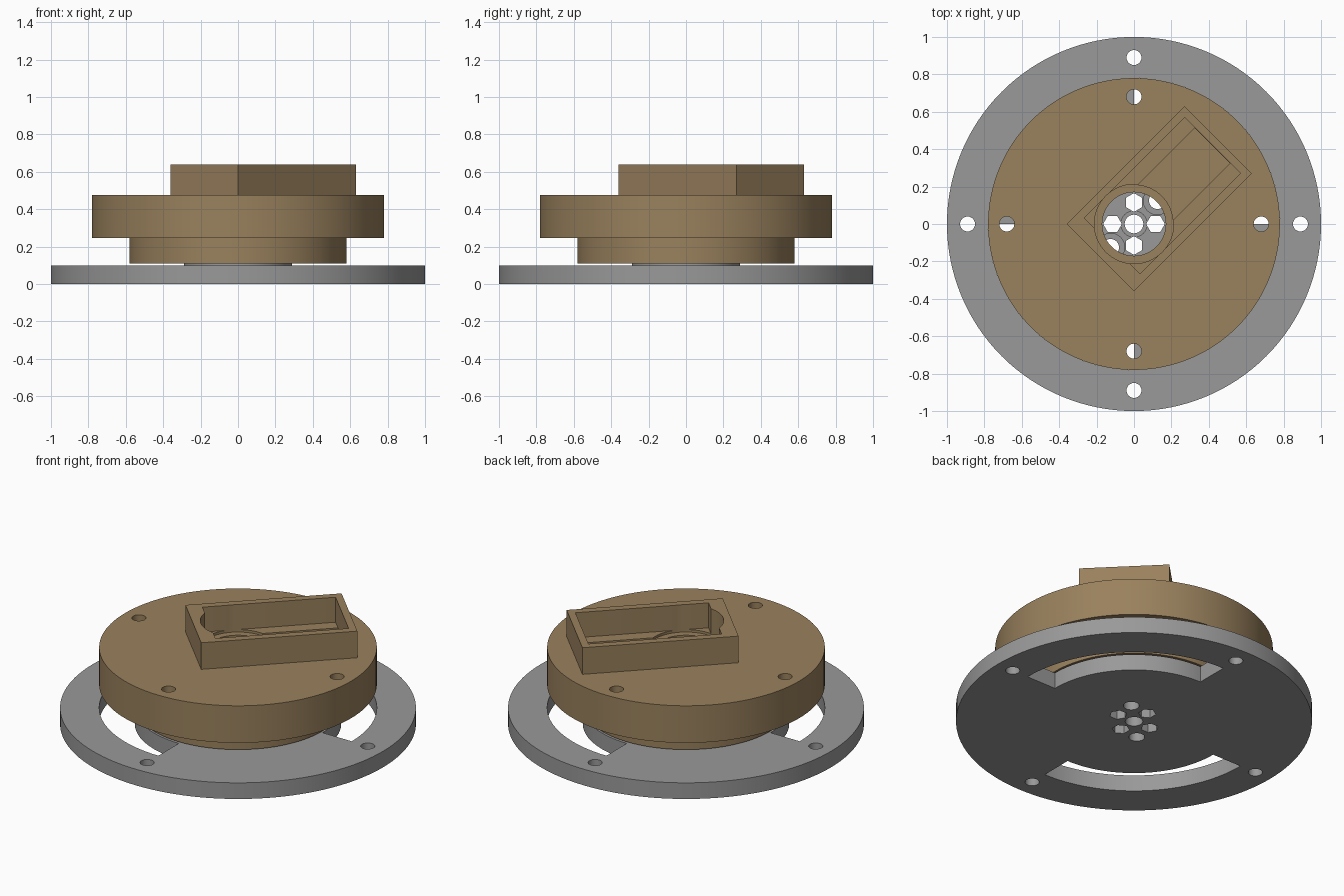
import bpy, bmesh, math
from mathutils import Matrix

if "Cube" in bpy.data.objects:
    bpy.data.objects.remove(bpy.data.objects["Cube"])


def material(name, color):
    m = bpy.data.materials.new(name)
    m.diffuse_color = (*color, 1)
    m.use_nodes = True
    m.node_tree.nodes["Principled BSDF"].inputs["Base Color"].default_value = m.diffuse_color
    return m


GREY = material("grey plastic", (0.32, 0.32, 0.32))
BROWN = material("tan plastic", (0.32, 0.22, 0.11))


def prism(name, points, z0, z1, mat=None):
    """Extrude a counter-clockwise outline from z0 to z1."""
    bm = bmesh.new()
    base = [bm.verts.new((x, y, z0)) for x, y in points]
    face = bm.faces.new(base)
    ext = bmesh.ops.extrude_face_region(bm, geom=[face])
    for v in ext["geom"]:
        if isinstance(v, bmesh.types.BMVert):
            v.co.z = z1
    bmesh.ops.recalc_face_normals(bm, faces=bm.faces)
    mesh = bpy.data.meshes.new(name)
    bm.to_mesh(mesh)
    bm.free()
    ob = bpy.data.objects.new(name, mesh)
    bpy.context.collection.objects.link(ob)
    if mat:
        mesh.materials.append(mat)
    return ob


def arc(r, a0, a1, n, cx=0, cy=0):
    return [(cx + r * math.cos(math.radians(a0 + (a1 - a0) * i / n)),
             cy + r * math.sin(math.radians(a0 + (a1 - a0) * i / n))) for i in range(n + 1)]


def disc(name, r, z0, z1, mat=None, cx=0, cy=0, n=32, turn=0):
    return prism(name, arc(r, turn, turn + 360, n, cx, cy)[:-1], z0, z1, mat)


def block(name, a0, a1, b, z0, z1, mat=None):
    """Box whose long axis points along the 45 degree diagonal."""
    ob = prism(name, [(a0, -b), (a1, -b), (a1, b), (a0, b)], z0, z1, mat)
    ob.data.transform(Matrix.Rotation(math.radians(45), 4, "Z"))
    return ob


def combine(target, tool, operation="DIFFERENCE"):
    mod = target.modifiers.new("combine", "BOOLEAN")
    mod.operation, mod.object, mod.solver = operation, tool, "EXACT"
    bpy.context.view_layer.objects.active = target
    bpy.ops.object.modifier_apply(modifier=mod.name)
    bpy.data.objects.remove(tool)


def smooth(ob):
    bpy.ops.object.select_all(action="DESELECT")
    ob.select_set(True)
    bpy.context.view_layer.objects.active = ob
    bpy.ops.object.shade_smooth_by_angle(angle=math.radians(30))


# Base ring plate with a thin raised pad in the middle
base = disc("base_plate", 1.0, 0, 0.1, GREY, n=128)
combine(base, disc("pad", 0.29, 0.05, 0.11, GREY, n=64), "UNION")

# Two quarter-turn slots
for start in (0, 180):
    outline = arc(0.78, start, start + 90, 40) + arc(0.58, start + 90, start, 40)
    combine(base, prism("slot_cutter", outline, -0.1, 0.3))

# Rim screw holes and hexagonal vents on the four axes
for k in range(4):
    a = math.radians(90 * k)
    c, s = math.cos(a), math.sin(a)
    combine(base, disc("rim_hole", 0.04, -0.1, 0.3, None, 0.89 * c, 0.89 * s))
    combine(base, disc("hex_hole", 0.05, -0.1, 0.3, None, 0.115 * c, 0.115 * s, 6, 90 * k))

# Centre hole and two diagonal holes, counterbored
for d, r, bore in ((0, 0.05, 0.07), (0.125, 0.045, 0.075), (-0.125, 0.045, 0.075)):
    combine(base, disc("round_hole", r, -0.1, 0.3, None, d, d))
    combine(base, disc("counterbore", bore, 0.085, 0.3, None, d, d))
smooth(base)

# Upper body: wide flange, lower hub and diagonal housing
body = disc("upper_body", 0.78, 0.245, 0.475, BROWN, n=128)
combine(body, disc("hub", 0.58, 0.11, 0.35, BROWN, n=96), "UNION")
combine(body, block("housing", -0.255, 0.636, 0.255, 0.4, 0.64, BROWN), "UNION")

# Housing pocket, round bore relief and the sunken channel
combine(body, block("pocket", -0.166, 0.594, 0.21, 0.485, 0.8))
combine(body, disc("bore_relief", 0.212, 0.47, 0.8, n=64))
channel = block("channel", 0.0, 0.5935, 0.134, 0.43, 0.6)
combine(channel, disc("collar_keep", 0.2115, 0.3, 0.7, n=64))
combine(body, channel)
combine(body, disc("bore", 0.17, 0, 0.8, n=64))

# Flange screw holes
for k in range(4):
    a = math.radians(90 * k)
    combine(body, disc("flange_hole", 0.04, 0.1, 0.8, None, 0.68 * math.cos(a), 0.68 * math.sin(a)))
smooth(body)
